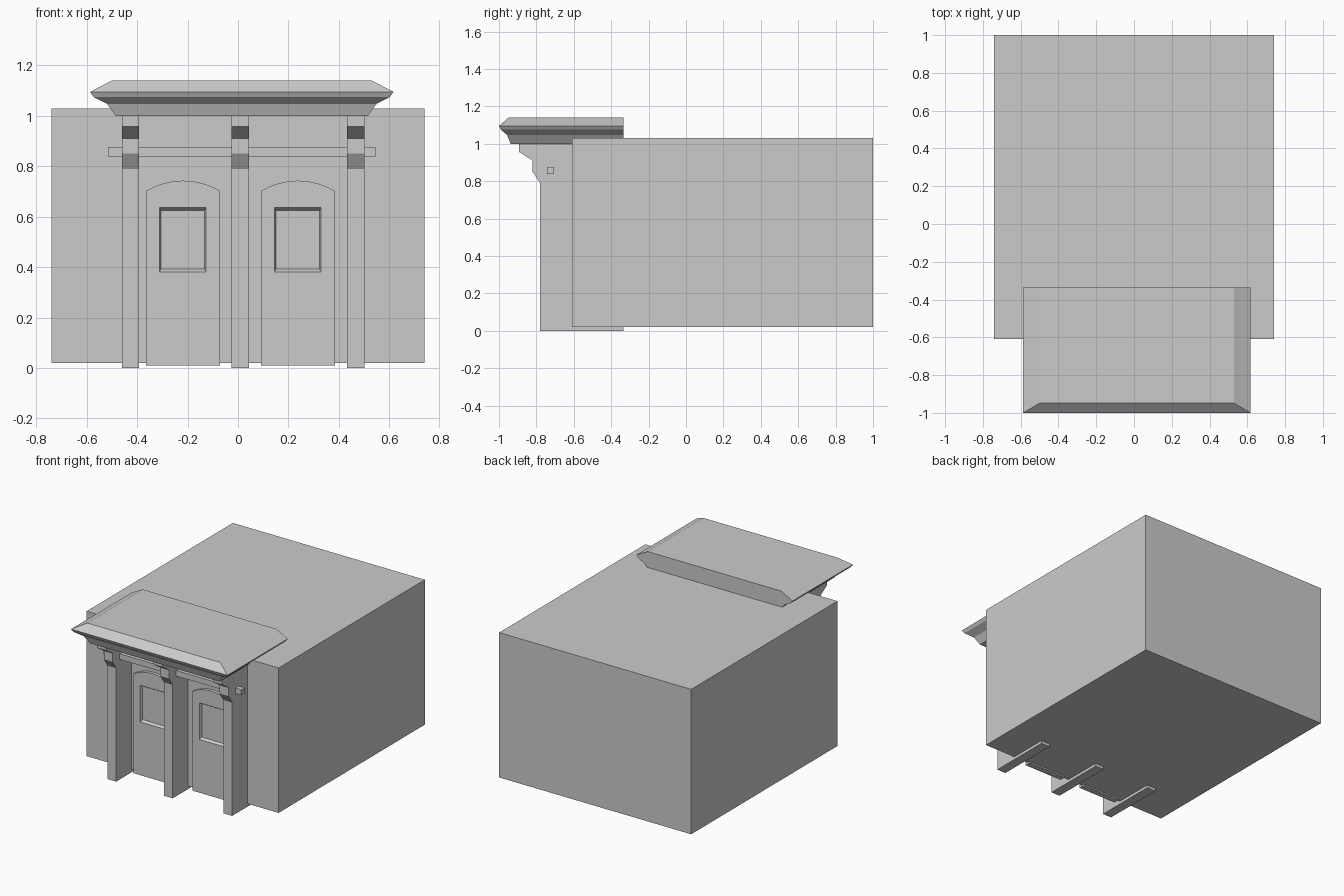
import bpy, bmesh, math

if "Cube" in bpy.data.objects:
    bpy.data.objects.remove(bpy.data.objects["Cube"])


def make(name, verts, faces):
    me = bpy.data.meshes.new(name)
    bm = bmesh.new()
    vs = [bm.verts.new(v) for v in verts]
    for f in faces:
        bm.faces.new([vs[i] for i in f])
    bmesh.ops.recalc_face_normals(bm, faces=bm.faces)
    bm.to_mesh(me)
    bm.free()
    ob = bpy.data.objects.new(name, me)
    bpy.context.collection.objects.link(ob)
    return ob


def loft(name, rings):
    # Closed solid through rings with equal point counts
    n = len(rings[0])
    last = (len(rings) - 1) * n
    faces = [range(n), range(last, last + n)]
    for r in range(len(rings) - 1):
        for i in range(n):
            j = (i + 1) % n
            faces.append((r * n + i, r * n + j, (r + 1) * n + j, (r + 1) * n + i))
    return make(name, [p for ring in rings for p in ring], faces)


def rect(x0, x1, z0, z1, y):
    return [(x0, y, z0), (x1, y, z0), (x1, y, z1), (x0, y, z1)]


def box(name, x0, x1, y0, y1, z0, z1):
    return loft(name, [rect(x0, x1, z0, z1, y0), rect(x0, x1, z0, z1, y1)])


# Main building block
box("building_block", -0.74, 0.74, -0.61, 1.0, 0.02, 1.03)

# Cornice canopy: mitred on the front and sides, flat at the back
CX, BACK = 0.015, -0.335
cornice = [(0.50, -0.938, 1.0), (0.535, -0.957, 1.048), (0.588, -0.99, 1.075),
           (0.602, -1.0, 1.095), (0.514, -0.948, 1.141)]
loft("cornice", [[(CX - w, y, z), (CX + w, y, z), (CX + w, BACK, z), (CX - w, BACK, z)]
                 for w, y, z in cornice])

# Pilasters with stepped brackets under the cornice
side = [(BACK, 0.0), (-0.78, 0.0), (-0.78, 0.79), (-0.82, 0.85),
        (-0.82, 0.91), (-0.893, 0.957), (-0.893, 1.0), (BACK, 1.0)]
for k, px in enumerate((-0.427, 0.009, 0.467)):
    loft(f"pilaster_{k + 1}", [[(px + s * 0.034, y, z) for y, z in side] for s in (-1, 1)])

# Square cross rail through the pilasters
box("cross_rail", -0.515, 0.545, -0.743, -0.706, 0.838, 0.877)

# Arched doors with a bevelled window recess
HALF, SPRING, RISE, SEG = 0.147, 0.702, 0.041, 8
radius = (HALF ** 2 + RISE ** 2) / (2 * RISE)
sweep = math.asin(HALF / radius)
for k, dx in enumerate((-0.218, 0.238)):
    outline = [(dx - HALF, 0.01), (dx + HALF, 0.01)]
    for i in range(SEG + 1):
        a = sweep * (1 - 2 * i / SEG)
        outline.append((dx + radius * math.sin(a), SPRING + RISE - radius + radius * math.cos(a)))
    door = loft(f"door_{k + 1}", [[(x, y, z) for x, z in outline] for y in (-0.632, -0.59)])
    cx = dx - 0.001
    cutter = loft(f"window_cutter_{k + 1}",
                  [rect(cx - 0.093, cx + 0.093, 0.381, 0.636, -0.632 - 0.0001),
                   rect(cx - 0.086, cx + 0.086, 0.392, 0.625, -0.614)])
    cutter.hide_render = True
    cutter.hide_viewport = True
    cut = door.modifiers.new("window_recess", 'BOOLEAN')
    cut.operation = 'DIFFERENCE'
    cut.solver = 'EXACT'
    cut.object = cutter
